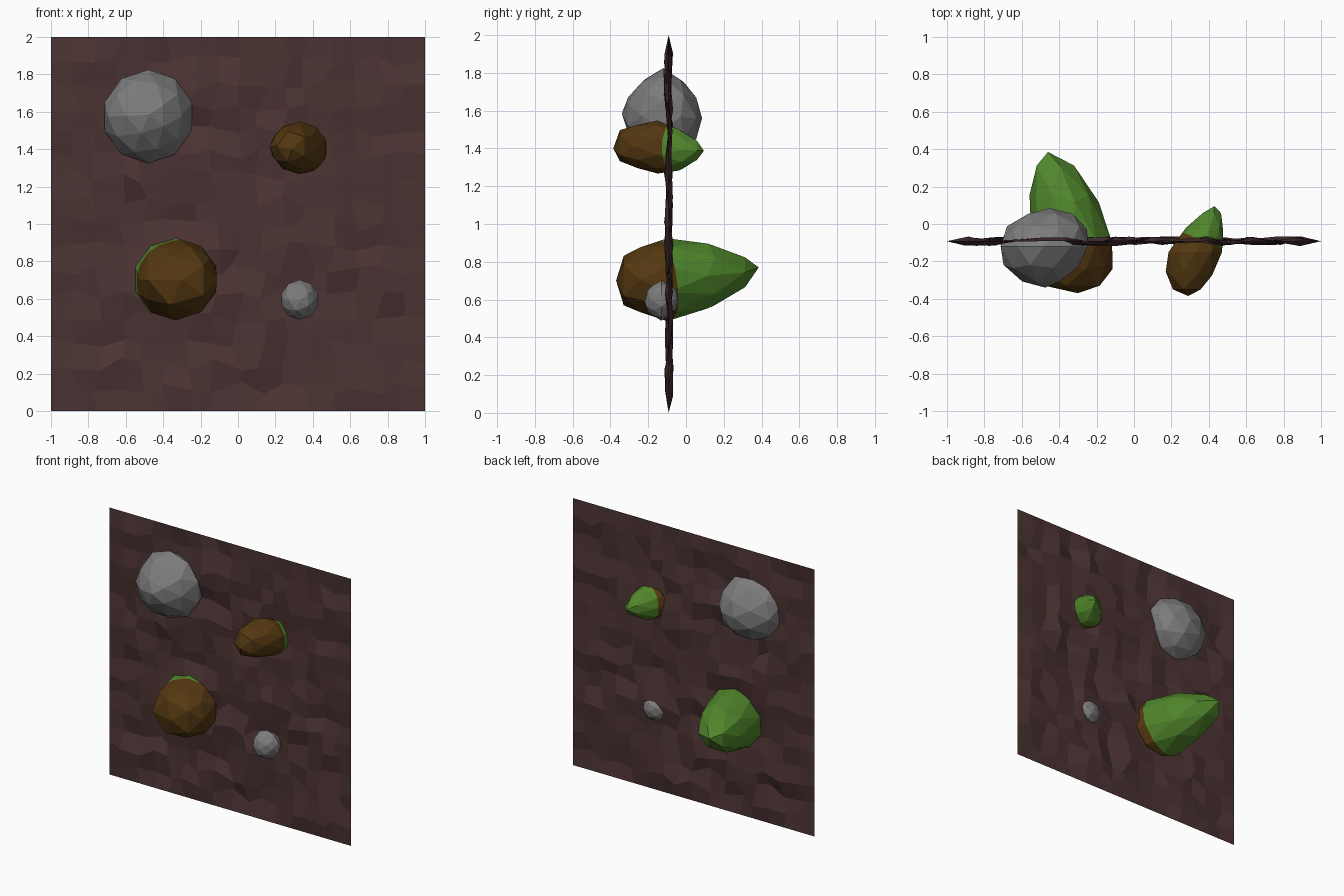
import bpy, bmesh, math, random

if "Cube" in bpy.data.objects:
    bpy.data.objects.remove(bpy.data.objects["Cube"])
random.seed(4)


def material(name, rgb):
    m = bpy.data.materials.new(name)
    lin = [((c / 255 + 0.055) / 1.055) ** 2.4 for c in rgb]
    m.diffuse_color = (*lin, 1)
    m.use_nodes = True
    m.node_tree.nodes["Principled BSDF"].inputs["Base Color"].default_value = m.diffuse_color
    return m


EARTH = material("dark earth", (76, 51, 51))
STONE = material("grey stone", (124, 124, 124))
BROWN = material("brown husk", (84, 56, 17))
GREEN = material("green husk", (80, 134, 43))


def finish(bm, name, mats):
    me = bpy.data.meshes.new(name)
    bm.to_mesh(me)
    bm.free()
    for m in mats:
        me.materials.append(m)
    ob = bpy.data.objects.new(name, me)
    bpy.context.collection.objects.link(ob)
    return ob


def section(stations, y):
    """Interpolated (x0, x1, z0, z1) of the outline at depth y."""
    for a, b in zip(stations, stations[1:]):
        if y <= b[0]:
            t = max(0, (y - a[0]) / (b[0] - a[0]))
            return [p + (q - p) * t for p, q in zip(a[1:], b[1:])]
    return stations[-1][1:]


def lump(name, stations, mid, mats, split=None):
    """Low-poly ball stretched to follow outline stations along y."""
    bm = bmesh.new()
    bmesh.ops.create_icosphere(bm, subdivisions=2, radius=1)
    front, back = stations[0][0], stations[-1][0]
    for v in bm.verts:
        u, w, t = v.co
        y = mid + t * (back - mid if t > 0 else mid - front)
        x0, x1, z0, z1 = section(stations, y)
        r = math.hypot(u, w)
        k = 1.02 / r if r > 0.01 else 0
        v.co = ((x0 + x1) / 2 + u * k * (x1 - x0) / 2, y,
                (z0 + z1) / 2 + w * k * (z1 - z0) / 2)
    if split:
        # cut along a tilted plane, then colour the rear side green
        co, no = split
        bmesh.ops.bisect_plane(bm, geom=bm.verts[:] + bm.edges[:] + bm.faces[:],
                               plane_co=co, plane_no=no)
        for f in bm.faces:
            d = sum((p - q) * n for p, q, n in zip(f.calc_center_median(), co, no))
            f.material_index = 1 if d > 0 else 0
    bmesh.ops.recalc_face_normals(bm, faces=bm.faces)
    return finish(bm, name, mats)


# Rough earth sheet, flat along its border
N = 16
bm = bmesh.new()
rows = []
for j in range(N + 1):
    row = []
    for i in range(N + 1):
        inner = 0 < i < N and 0 < j < N
        dx, dy, dz = [random.uniform(-1, 1) * inner for _ in range(3)]
        row.append(bm.verts.new((-1 + 2 * i / N + dx * 0.035, -0.092 + dy * 0.026,
                                 2 * j / N + dz * 0.035)))
    rows.append(row)
for j in range(N):
    for i in range(N):
        bm.faces.new((rows[j][i], rows[j][i + 1], rows[j + 1][i + 1], rows[j + 1][i]))
finish(bm, "earth_wall", [EARTH])

# Stones
lump("large_stone", [
    (-.34, -.53, -.42, 1.55, 1.62), (-.29, -.63, -.36, 1.45, 1.70),
    (-.20, -.71, -.27, 1.36, 1.79), (-.12, -.72, -.24, 1.33, 1.82),
    (.00, -.67, -.26, 1.38, 1.75), (.05, -.60, -.32, 1.44, 1.68),
    (.085, -.50, -.40, 1.50, 1.62)], -.12, [STONE])
lump("small_stone", [
    (-.22, .29, .37, .55, .63), (-.19, .25, .40, .52, .67), (-.13, .23, .43, .49, .70),
    (-.07, .25, .41, .53, .67), (-.04, .30, .37, .56, .64)], -.13, [STONE])

# Two-tone pods: brown in front of the wall, green behind it
lump("large_pod", [
    (-.37, -.38, -.22, .62, .78), (-.34, -.47, -.16, .57, .83),
    (-.25, -.52, -.12, .53, .88), (-.10, -.555, -.11, .49, .92),
    (.08, -.555, -.17, .53, .915), (.28, -.555, -.29, .63, .84),
    (.35, -.52, -.36, .70, .81), (.385, -.47, -.45, .76, .78)],
    -.10, [BROWN, GREEN], ((-.33, -.10, .70), (-.25, .95, .15)))
lump("small_pod", [
    (-.385, .25, .33, 1.36, 1.44), (-.35, .21, .37, 1.33, 1.50),
    (-.25, .17, .43, 1.29, 1.53), (-.15, .18, .475, 1.27, 1.545),
    (-.05, .25, .475, 1.275, 1.51), (.03, .33, .475, 1.31, 1.47),
    (.07, .37, .46, 1.35, 1.43), (.095, .42, .44, 1.375, 1.40)],
    -.15, [BROWN, GREEN], ((.35, -.08, 1.40), (.35, .93, 0)))
